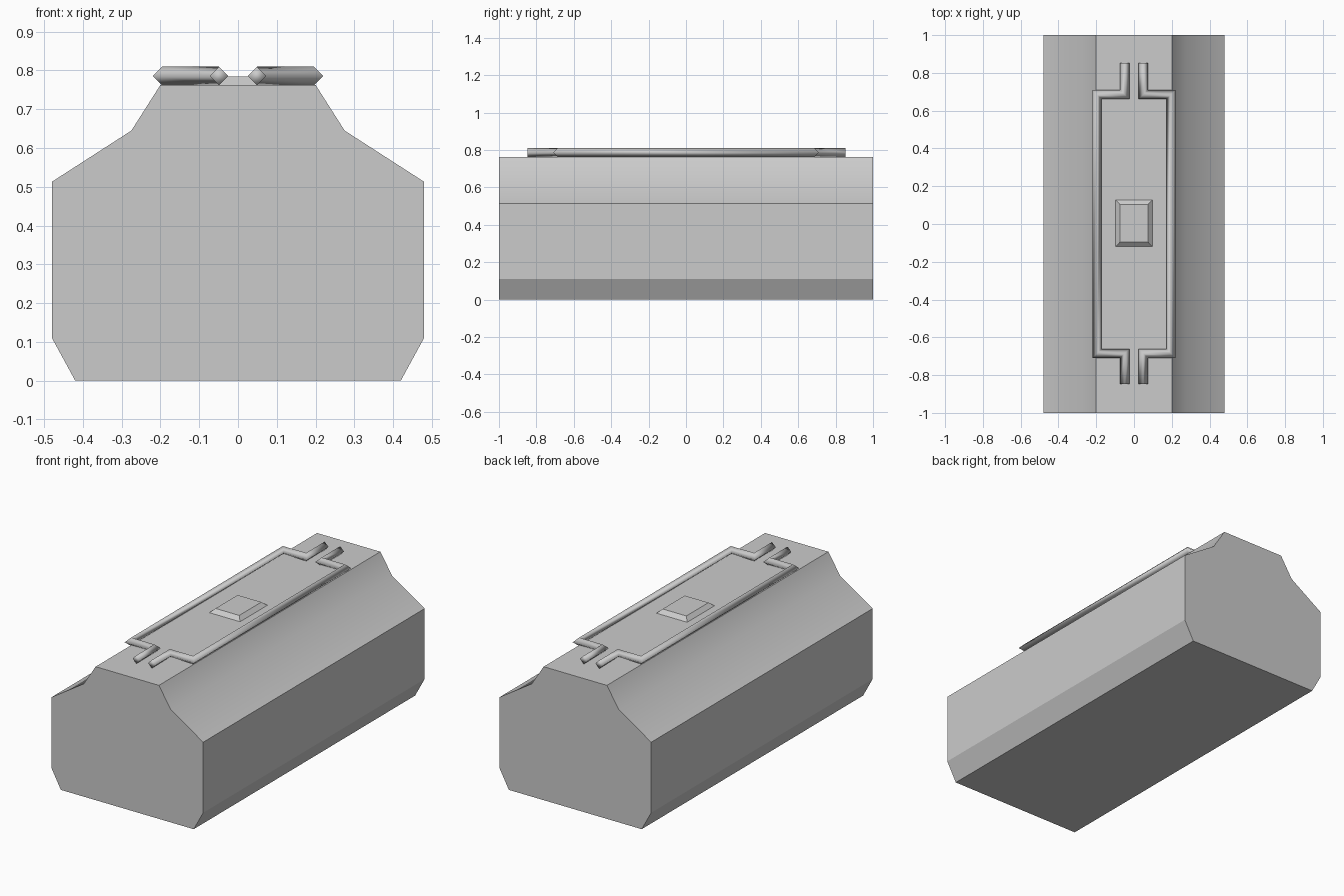
import bpy, bmesh, math
from mathutils import Vector

if "Cube" in bpy.data.objects:
    bpy.data.objects.remove(bpy.data.objects["Cube"])


def loft(name, rings):
    """Skin a list of matching vertex rings and cap both ends."""
    bm = bmesh.new()
    loops = [[bm.verts.new(p) for p in ring] for ring in rings]
    n = len(loops[0])
    for a, b in zip(loops, loops[1:]):
        for i in range(n):
            j = (i + 1) % n
            bm.faces.new((a[i], a[j], b[j], b[i]))
    bm.faces.new(loops[0])
    bm.faces.new(loops[-1])
    bmesh.ops.recalc_face_normals(bm, faces=bm.faces)
    mesh = bpy.data.meshes.new(name)
    bm.to_mesh(mesh)
    bm.free()
    obj = bpy.data.objects.new(name, mesh)
    bpy.context.collection.objects.link(obj)
    return obj


def diamond_pipe(name, path, z, r):
    """Four-sided pipe along a flat path with mitred corners."""
    pts = [Vector(p) for p in path]
    rings = []
    for i, p in enumerate(pts):
        d_in = (p - pts[i - 1]).normalized() if i > 0 else None
        d_out = (pts[i + 1] - p).normalized() if i < len(pts) - 1 else None
        d_in, d_out = d_in or d_out, d_out or d_in
        n_in, n_out = Vector((-d_in.y, d_in.x)), Vector((-d_out.y, d_out.x))
        side = (n_in + n_out) * r / (1 + n_in.dot(n_out))
        rings.append([(p.x + side.x, p.y + side.y, z), (p.x, p.y, z + r),
                      (p.x - side.x, p.y - side.y, z), (p.x, p.y, z - r)])
    obj = loft(name, rings)
    obj.data.shade_smooth()
    return obj


# Main body: mirrored profile extruded along y
half = [(0.42, 0), (0.48, 0.11), (0.48, 0.513), (0.275, 0.645), (0.2, 0.763)]
profile = half + [(-x, z) for x, z in reversed(half)]
body = loft("body", [[(x, y, z) for x, z in profile] for y in (-1, 1)])
bpy.context.view_layer.objects.active = body
body.select_set(True)
bpy.ops.object.shade_smooth_by_angle(angle=math.radians(28))

# Pair of bent pipes on the top
for name, s in (("right_pipe", 1), ("left_pipe", -1)):
    path = [(0.049, 0.853), (0.049, 0.685), (0.196, 0.685),
            (0.196, -0.685), (0.049, -0.685), (0.049, -0.847)]
    diamond_pipe(name, [(s * x, y) for x, y in path], 0.786, 0.024)

# Small bevelled plate in the middle of the top
plate = [(0.097, 0.124, 0.755), (0.097, 0.124, 0.763), (0.075, 0.1, 0.784)]
loft("top_plate", [[(sx * w, sy * d + 0.004, z)
                    for sx, sy in ((1, 1), (-1, 1), (-1, -1), (1, -1))]
                   for w, d, z in plate])
